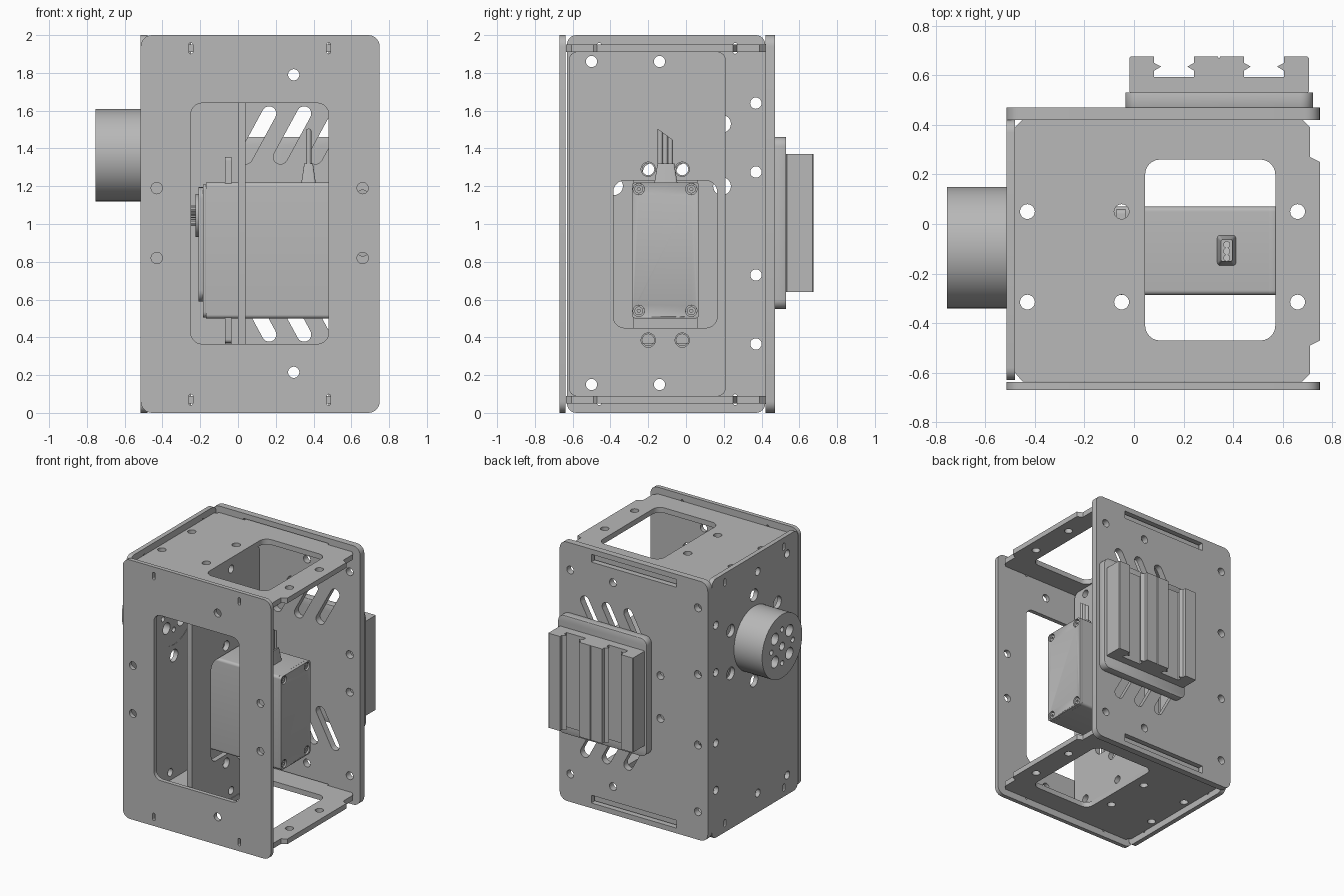
import bpy
from math import sin, cos, pi, atan2, radians
from mathutils import Matrix

cube = bpy.data.objects.get("Cube")
if cube:
    bpy.data.objects.remove(cube)

grey = bpy.data.materials.new("satin grey")
grey.use_nodes = True
grey.diffuse_color = (0.48, 0.48, 0.48, 1)
grey.node_tree.nodes["Principled BSDF"].inputs["Base Color"].default_value = (0.48, 0.48, 0.48, 1)

# Plane axes: first, second and thickness direction
AXES = {"xy": ((1, 0, 0), (0, 1, 0), (0, 0, 1)),
        "xz": ((1, 0, 0), (0, 0, 1), (0, -1, 0)),
        "yz": ((0, 1, 0), (0, 0, 1), (1, 0, 0))}


def arc(u, v, r, start, end, n):
    return [(u + r * cos(start + (end - start) * i / n),
             v + r * sin(start + (end - start) * i / n)) for i in range(n + 1)]


def circle(u, v, r, n=32):
    return arc(u, v, r, 0, 2 * pi, n)[:-1]


def rect(u0, u1, v0, v1, r=0.0):
    if r == 0:
        return [(u0, v0), (u1, v0), (u1, v1), (u0, v1)]
    corners = [(u1 - r, v1 - r), (u0 + r, v1 - r), (u0 + r, v0 + r), (u1 - r, v0 + r)]
    return [p for i, (u, v) in enumerate(corners)
            for p in arc(u, v, r, i * pi / 2, (i + 1) * pi / 2, 6)]


def slot(p, q, r):
    a = atan2(q[1] - p[1], q[0] - p[0])
    return arc(*q, r, a - pi / 2, a + pi / 2, 10) + arc(*p, r, a + pi / 2, a + 3 * pi / 2, 10)


def plate(name, plane, lo, hi, outline, holes=(), bevel=0.0):
    """Extrude a flat outline with holes between lo and hi across the plane."""
    curve = bpy.data.curves.new(name, "CURVE")
    curve.dimensions = "2D"
    curve.fill_mode = "BOTH"
    curve.extrude = (hi - lo) / 2
    for loop in [outline, *holes]:
        spline = curve.splines.new("POLY")
        spline.points.add(len(loop) - 1)
        spline.use_cyclic_u = True
        for point, (u, v) in zip(spline.points, loop):
            point.co = (u, v, 0, 1)
    temp = bpy.data.objects.new(name + "_curve", curve)
    bpy.context.collection.objects.link(temp)
    graph = bpy.context.evaluated_depsgraph_get()
    mesh = bpy.data.meshes.new_from_object(temp.evaluated_get(graph))
    bpy.data.objects.remove(temp)
    mat = Matrix(AXES[plane]).transposed().to_4x4()
    shift = {"xy": (0, 0, 1), "xz": (0, 1, 0), "yz": (1, 0, 0)}[plane]
    mid = (lo + hi) / 2
    mesh.transform(Matrix.Translation([s * mid for s in shift]) @ mat)
    mesh.materials.clear()
    mesh.materials.append(grey)
    ob = bpy.data.objects.new(name, mesh)
    bpy.context.collection.objects.link(ob)
    bpy.ops.object.select_all(action="DESELECT")
    ob.select_set(True)
    bpy.context.view_layer.objects.active = ob
    if bevel:
        weld = ob.modifiers.new("weld", "WELD")
        weld.merge_threshold = 0.0002
        mod = ob.modifiers.new("bevel", "BEVEL")
        mod.width, mod.segments = bevel, 2
        mod.limit_method, mod.angle_limit = "ANGLE", radians(50)
    bpy.ops.object.shade_smooth_by_angle(angle=radians(30))
    return ob


def drill(us, vs, r=0.03):
    return [circle(u, v, r, 20) for u in us for v in vs]


MID = (1.79, 0.215)          # upper and lower fixing heights
TAB_Z = (1.93, 0.07)         # heights of the tab slots

# Front frame with its large window
plate("front_plate", "xz", -0.67, -0.638, rect(-0.515, 0.75, 0, 2, 0.06),
      [rect(-0.25, 0.48, 0.365, 1.64, 0.06)] + drill((-0.43, 0.66), (1.19, 0.82))
      + drill((0.295,), MID)
      + [slot((x, z - 0.018), (x, z + 0.018), 0.011) for x in (-0.25, 0.48) for z in TAB_Z])

# Back plate with slanted adjustment slots
slanted = []
for x in (0.165, 0.35, 0.535):
    slanted += [slot((x - 0.125, 1.355), (x, 1.585), 0.038),
                slot((x - 0.125, 0.645), (x, 0.415), 0.038)]
plate("back_plate", "xz", 0.42, 0.47, rect(-0.515, 0.75, 0, 2, 0.06),
      slanted + [rect(-0.25, 0.48, z - 0.03, z + 0.03) for z in TAB_Z]
      + drill((-0.43, 0.66), MID) + drill((0.295,), MID)
      + drill((-0.43,), (1.275, 0.73)) + drill((0.66,), (1.15, 0.86))
      + drill((-0.11,), (1.18, 0.85)))

# Top and bottom plates with edge tabs
outline = [(-0.48, -0.6), (-0.45, -0.635), (0.68, -0.635), (0.71, -0.605), (0.71, -0.49),
           (0.75, -0.47), (0.75, 0.25), (0.71, 0.27), (0.71, 0.39), (0.68, 0.42),
           (0.47, 0.42), (0.47, 0.445), (-0.24, 0.445), (-0.24, 0.42), (-0.45, 0.42), (-0.48, 0.39)]
for name, z in (("top_plate", 1.91), ("bottom_plate", 0.05)):
    plate(name, "xy", z, z + 0.04, outline, [rect(0.045, 0.57, -0.47, 0.26, 0.06)]
          + drill((-0.43, -0.05, 0.66), (0.05, -0.315)))

# Side wall with the drum mounting pattern
CY, CZ = -0.095, 1.365
ring = [circle(CY + 0.33 * cos(pi / 6 + i * pi / 3), CZ + 0.33 * sin(pi / 6 + i * pi / 3), 0.047, 24)
        for i in range(6)]
plate("side_wall", "yz", -0.515, -0.48, rect(-0.63, 0.42, 0, 2, 0.05),
      ring + [circle(CY, CZ, 0.244, 64)] + drill((-0.5, -0.14), (1.86, 0.15))
      + drill((0.37,), (1.64, 1.275, 0.73, 0.365))
      + [slot((y, z - 0.018), (y, z + 0.018), 0.011) for y in (-0.46, 0.26) for z in TAB_Z])

# Drum with through holes
drum_holes = [circle(CY, CZ, 0.03, 20)]
for i in range(4):
    a = i * pi / 2
    drum_holes.append(circle(CY + 0.125 * cos(a + pi / 4), CZ + 0.125 * sin(a + pi / 4), 0.044, 24))
    drum_holes.append(circle(CY + 0.13 * cos(a), CZ + 0.13 * sin(a), 0.02, 16))
plate("drum", "yz", -0.755, -0.482, circle(CY, CZ, 0.245, 64), drum_holes)

# Inner wall carrying the servo
BOLT_Y, BOLT_Z = (-0.2, -0.02), (1.29, 0.385)
plate("inner_wall", "yz", 0.0, 0.04, rect(-0.62, 0.21, 0.09, 1.91, 0.04),
      [rect(-0.385, 0.165, 0.45, 1.23, 0.06)] + drill((-0.5, -0.14), (1.86, 0.15))
      + drill(BOLT_Y, BOLT_Z, 0.038))

# Servo body, lids, flange and output shaft
plate("servo_body", "yz", -0.17, 0.545, rect(-0.287, 0.07, 0.5, 1.22, 0.02))
screws = [(y, z) for y in (-0.25, 0.028) for z in (1.185, 0.54)]
plate("servo_end_lid", "yz", 0.545, 0.57, rect(-0.287, 0.07, 0.5, 1.22, 0.02),
      [circle(y, z, 0.03, 20) for y, z in screws], 0.005)
for y, z in screws:
    plate("lid_screw", "yz", 0.54, 0.562, circle(y, z, 0.023, 16), [circle(y, z, 0.009, 6)])
plate("servo_front_lid", "yz", -0.185, -0.17, rect(-0.28, 0.063, 0.505, 1.21, 0.03), (), 0.005)
plate("servo_gear_cover", "yz", -0.21, -0.185, rect(-0.27, 0.05, 0.59, 1.195, 0.06), (), 0.008)
plate("servo_boss", "yz", -0.225, -0.21, circle(-0.11, 1.045, 0.115, 32))
teeth = [(-0.11 + r * cos(a), 1.045 + r * sin(a))
         for i in range(48) for r, a in [(0.055 if i % 2 else 0.047, i * pi / 24)]]
plate("servo_output_shaft", "yz", -0.25, -0.225, teeth, [circle(-0.11, 1.045, 0.015, 16)])
plate("servo_flange", "yz", -0.07, -0.035, rect(-0.28, 0.06, 0.37, 1.355, 0.02),
      drill(BOLT_Y, BOLT_Z, 0.032))

# Cable boot and three wires
boot = plate("cable_boot", "xy", 1.215, 1.32, rect(0.335, 0.412, -0.168, -0.045, 0.012))
for v in boot.data.vertices:
    if v.co.z > 1.3:
        v.co.x = 0.374 + (v.co.x - 0.374) * 0.6
        v.co.y = -0.107 + (v.co.y + 0.107) * 0.72
for i, y in enumerate((-0.137, -0.11, -0.083)):
    wire = plate("wire", "xy", 1.3, 1.495 - 0.02 * i, circle(0.374, y, 0.014, 16))
    for v in wire.data.vertices:
        if v.co.z > 1.4:
            v.co.z -= (v.co.y - y) * 0.7

# Rail mount on the back
plate("rail_backing", "xz", 0.47, 0.53, rect(-0.035, 0.722, 0.55, 1.46, 0.05), (), 0.004)
RC = 0.343
half = [(0.005, 0.675), (0.1, 0.675), (0.1, 0.65), (0.128, 0.635), (0.1, 0.618), (0.1, 0.593),
        (0.262, 0.593), (0.262, 0.618), (0.234, 0.635), (0.262, 0.65), (0.262, 0.675),
        (0.357, 0.675), (0.362, 0.67), (0.362, 0.535), (0.357, 0.53)]
profile = ([(RC + u, v) for u, v in half] + [(RC - u, v) for u, v in reversed(half)]
           + [(RC, 0.667)])
plate("rail_block", "xy", 0.64, 1.37, profile)
